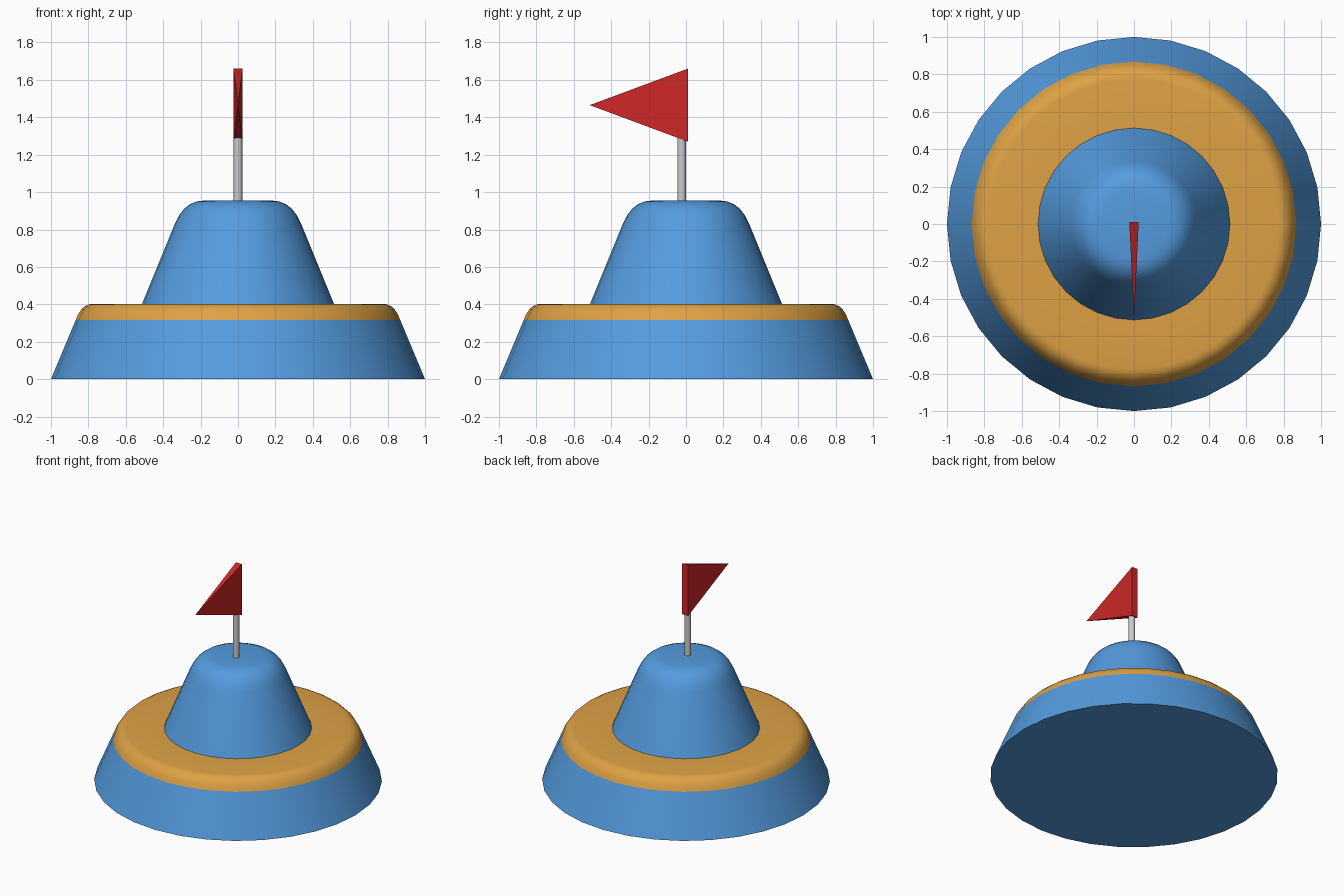
import bpy, bmesh
from math import sin, cos, pi, radians

if "Cube" in bpy.data.objects:
    bpy.data.objects.remove(bpy.data.objects["Cube"])

SEGMENTS = 32


def material(name, rgb):
    m = bpy.data.materials.new(name)
    m.diffuse_color = (*rgb, 1)
    m.use_nodes = True
    m.node_tree.nodes["Principled BSDF"].inputs["Base Color"].default_value = m.diffuse_color
    return m


def finish(name, bm, mats=(), smooth=True):
    bmesh.ops.recalc_face_normals(bm, faces=bm.faces)
    mesh = bpy.data.meshes.new(name)
    bm.to_mesh(mesh)
    bm.free()
    ob = bpy.data.objects.new(name, mesh)
    bpy.context.collection.objects.link(ob)
    for m in mats:
        mesh.materials.append(m)
    if smooth:
        bpy.ops.object.select_all(action='DESELECT')
        ob.select_set(True)
        bpy.context.view_layer.objects.active = ob
        bpy.ops.object.shade_smooth_by_angle(angle=radians(35))
    return ob


def fillet(a, corner, b, steps=5):
    """Rounded corner from a to b, as a quadratic curve."""
    pts = []
    for i in range(steps + 1):
        t = i / steps
        pts.append(tuple((1 - t) ** 2 * p + 2 * t * (1 - t) * q + t * t * r
                         for p, q, r in zip(a, corner, b)))
    return pts


blue = material("blue", (0.09, 0.33, 0.74))
orange = material("orange", (0.73, 0.36, 0.06))
red = material("red", (0.62, 0.02, 0.02))

# Stepped body: (radius, z) profile turned around z, with an orange ledge
rim = fillet((0.868, 0.315), (0.838, 0.403), (0.775, 0.403))
crown = fillet((0.338, 0.83), (0.288, 0.955), (0.18, 0.955))
profile = [(1, 0)] + rim + [(0.513, 0.403)] + crown
bm = bmesh.new()
rings = [[bm.verts.new((r * cos(2 * pi * i / SEGMENTS), r * sin(2 * pi * i / SEGMENTS), z))
          for i in range(SEGMENTS)] for r, z in profile]
for k, (low, high) in enumerate(zip(rings, rings[1:])):
    for i in range(SEGMENTS):
        j = (i + 1) % SEGMENTS
        face = bm.faces.new((low[i], low[j], high[j], high[i]))
        face.material_index = 1 if 1 <= k <= len(rim) else 0
bm.faces.new(rings[0])
bm.faces.new(rings[-1])
finish("stepped_body", bm, (blue, orange))

# Flag pole
bm = bmesh.new()
bmesh.ops.create_cone(bm, cap_ends=True, segments=16, radius1=0.023, radius2=0.023, depth=0.4)
bmesh.ops.translate(bm, verts=bm.verts, vec=(0, -0.023, 1.12))
finish("flag_pole", bm)

# Pennant: thin pyramid pointing to the front
bm = bmesh.new()
back = [bm.verts.new((x * 0.025, 0.01, 1.465 + z * 0.195))
        for x, z in ((-1, -1), (1, -1), (1, 1), (-1, 1))]
tip = bm.verts.new((0, -0.515, 1.465))
bm.faces.new(back)
for i in range(4):
    bm.faces.new((back[i], back[(i + 1) % 4], tip))
finish("pennant", bm, (red,), smooth=False)
